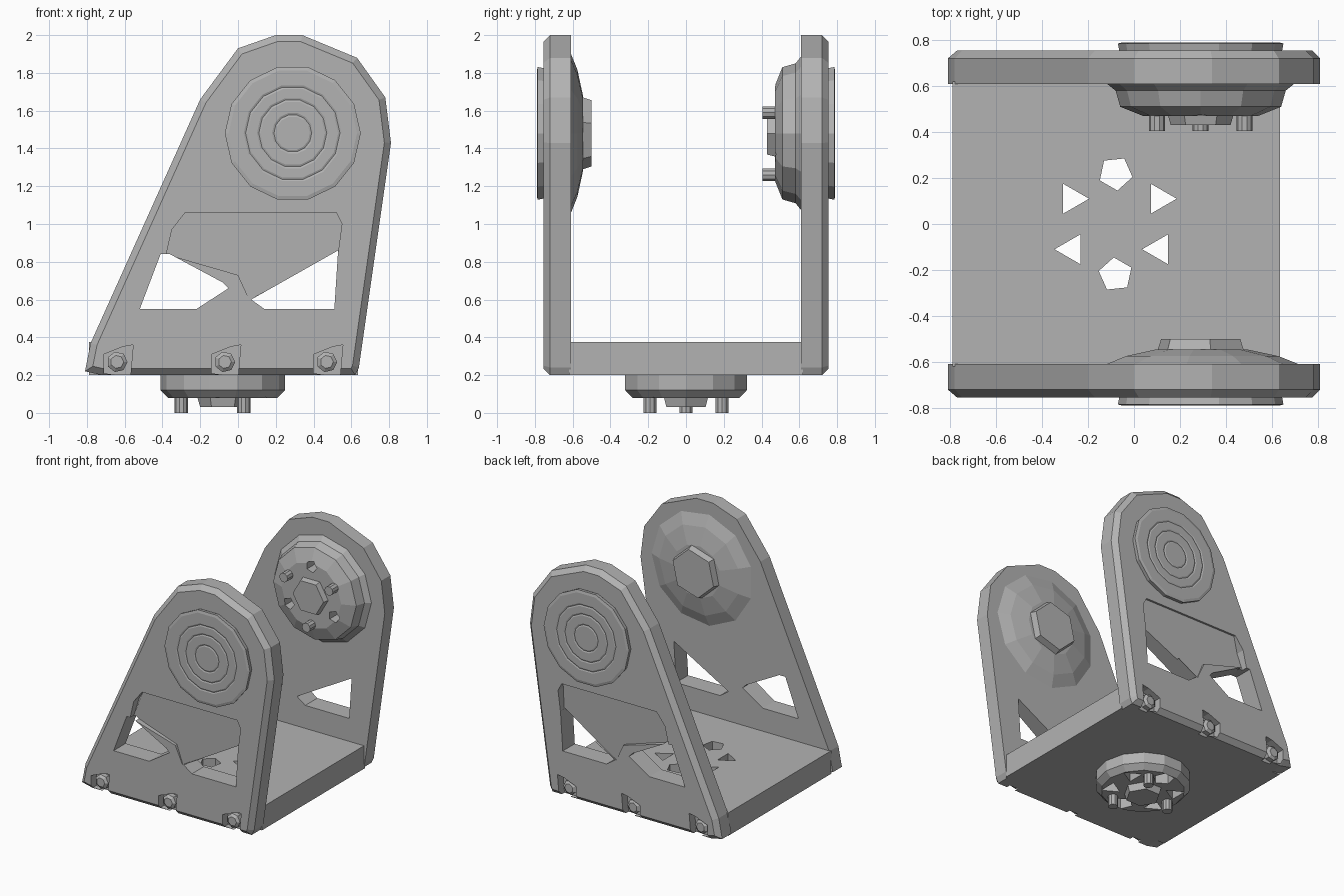
import bpy
import bmesh
from math import cos, sin, pi, radians

cube = bpy.data.objects.get("Cube")
if cube:
    bpy.data.objects.remove(cube, do_unlink=True)

grey = bpy.data.materials.new("machined grey")
grey.use_nodes = True
COLOUR = (0.45, 0.45, 0.45, 1)
grey.diffuse_color = COLOUR
grey.node_tree.nodes["Principled BSDF"].inputs["Base Color"].default_value = COLOUR


def finish(name, bm):
    bmesh.ops.recalc_face_normals(bm, faces=bm.faces[:])
    mesh = bpy.data.meshes.new(name)
    bm.to_mesh(mesh)
    bm.free()
    mesh.materials.append(grey)
    obj = bpy.data.objects.new(name, mesh)
    bpy.context.collection.objects.link(obj)
    return obj


def loft(name, loops):
    """Skin matching loops of points and cap both ends."""
    bm = bmesh.new()
    rings = [[bm.verts.new(p) for p in loop] for loop in loops]
    n = len(rings[0])
    for a, b in zip(rings, rings[1:]):
        for i in range(n):
            j = (i + 1) % n
            bm.faces.new((a[i], a[j], b[j], b[i]))
    bm.faces.new(rings[0])
    bm.faces.new(rings[-1])
    return finish(name, bm)


def prism(name, outline, y0, y1):
    return loft(name, [[(x, y, z) for x, z in outline] for y in (y0, y1)])


def turned(name, centre, profile, sides, axis, turn=0):
    """Stack of polygonal rings (radius, height) along the y or z axis."""
    u, v = centre
    loops = []
    for r, h in profile:
        pts = [(u + r * cos(turn + 2 * pi * i / sides),
                v + r * sin(turn + 2 * pi * i / sides)) for i in range(sides)]
        loops.append([(a, h, b) if axis == "y" else (a, b, h) for a, b in pts])
    return loft(name, loops)


def cut(target, cutters):
    bpy.context.view_layer.objects.active = target
    for c in cutters:
        mod = target.modifiers.new("cut", "BOOLEAN")
        mod.operation = "DIFFERENCE"
        mod.solver = "EXACT"
        mod.object = c
        bpy.ops.object.modifier_apply(modifier=mod.name)
        bpy.data.objects.remove(c, do_unlink=True)


def polar(centre, r, degrees):
    a = radians(degrees)
    return centre[0] + r * cos(a), centre[1] + r * sin(a)


# Base plate with its mounting flange underneath
HUB = (-0.08, 0.0)
base = loft("base_plate", [[(x, y, z) for x, y in
            ((-0.79, -0.62), (0.635, -0.62), (0.635, 0.62), (-0.79, 0.62))]
            for z in (0.2, 0.375)])
flange = turned("base_flange", HUB, [(0.33, 0.21), (0.33, 0.12), (0.29, 0.08)], 14, "z")


def base_holes():
    holes = []
    for angle in range(30, 390, 60):
        sides = 5 if angle in (90, 270) else 3
        holes.append(turned("hole_cutter", polar(HUB, 0.22, angle),
                            [(0.075, 0), (0.075, 0.5)], sides, "z", radians(angle - 30)))
    return holes


cut(base, base_holes())
cut(flange, base_holes())
turned("base_boss", HUB, [(0.14, 0.1), (0.12, 0.03)], 6, "z")
for angle in (60, 180, 300):
    turned("base_pin", polar(HUB, 0.22, angle), [(0.035, 0.1), (0.035, 0)], 10, "z")

# Side arms
PIVOT = (0.29, 1.48)
ARM = [(-0.72, 0.2), (0.62, 0.2), (0.64, 0.24), (0.81, 1.43), (0.78, 1.67),
       (0.63, 1.88), (0.34, 2.0), (0.2, 2.0), (0.0, 1.93), (-0.2, 1.66),
       (-0.78, 0.37), (-0.81, 0.22)]
WINDOWS = [
    [(-0.52, 0.55), (-0.22, 0.55), (-0.05, 0.66), (-0.08, 0.69), (-0.36, 0.84), (-0.41, 0.84)],
    [(0.07, 0.6), (0.14, 0.55), (0.51, 0.55), (0.53, 0.86)],
]
# Web pocket corners: x, z and depth of the sloping floor
POCKET = [(-0.35, 0.97, 0.69), (-0.28, 1.06, 0.74), (0.52, 1.06, 0.74), (0.55, 1.0, 0.69),
          (0.53, 0.85, 0.71), (0.06, 0.6, 0.75), (0.0, 0.73, 0.735), (-0.38, 0.84, 0.71)]

for side, label in ((-1, "front"), (1, "back")):
    arm = prism(label + "_arm", ARM, side * 0.61, side * 0.755)
    # Chamfer the rim of the outer face
    bm = bmesh.new()
    bm.from_mesh(arm.data)
    rim = [e for e in bm.edges if all(abs(v.co.y) > 0.7 for v in e.verts)]
    bmesh.ops.bevel(bm, geom=rim, offset=0.035, segments=1, affect="EDGES")
    bm.to_mesh(arm.data)
    bm.free()

    cutters = [prism("window_cutter", w, side * 0.5, side * 0.9) for w in WINDOWS]
    cutters.append(loft("pocket_cutter", [
        [(x, side * d, z) for x, z, d in POCKET],
        [(x, side * 0.9, z) for x, z, d in POCKET]]))
    cutters.append(turned("recess_cutter", PIVOT,
                          [(0.34, side * 0.74), (0.37, side * 0.77)], 14, "y"))
    # Screw notches along the bottom edge
    for x in (-0.64, -0.07, 0.47):
        notch = [(x - 0.07, 0.21), (x + 0.07, 0.19), (x + 0.085, 0.36),
                 (x + 0.03, 0.35), (x - 0.07, 0.31)]
        cutters.append(prism("notch_cutter", notch, side * 0.69, side * 0.9))
        turned(label + "_screw", (x, 0.27),
               [(0.055, side * 0.68), (0.055, side * 0.725), (0.035, side * 0.74)], 7, "y")
    cut(arm, cutters)

    # Bearing cap with faint concentric ridges
    cap = [(0.35, 0.73), (0.36, 0.785), (0.34, 0.79)]
    for r in (0.26, 0.19, 0.11):
        cap += [(r, 0.79), (r - 0.01, 0.786), (r - 0.02, 0.79)]
    turned(label + "_bearing_cap", PIVOT, [(r, side * h) for r, h in cap], 14, "y")

# Front arm's inner hub
turned("front_hub", PIVOT, [(0.44, -0.615), (0.34, -0.575), (0.2, -0.545)], 11, "y")
turned("front_hub_boss", PIVOT, [(0.2, -0.56), (0.18, -0.5)], 6, "y", 0.3)

# Back arm's inner drive flange
drive = turned("drive_flange", PIVOT,
               [(0.42, 0.62), (0.37, 0.58), (0.35, 0.51), (0.25, 0.47)], 12, "y")
cut(drive, [turned("drive_hole_cutter", polar(PIVOT, 0.22, a),
                   [(0.045, 0.4), (0.045, 0.57)], 5, "y") for a in (90, 210, 330)])
turned("drive_boss", PIVOT, [(0.15, 0.5), (0.13, 0.43)], 6, "y")
for angle in (30, 150, 270):
    turned("drive_pin", polar(PIVOT, 0.22, angle), [(0.035, 0.5), (0.035, 0.405)], 10, "y")
